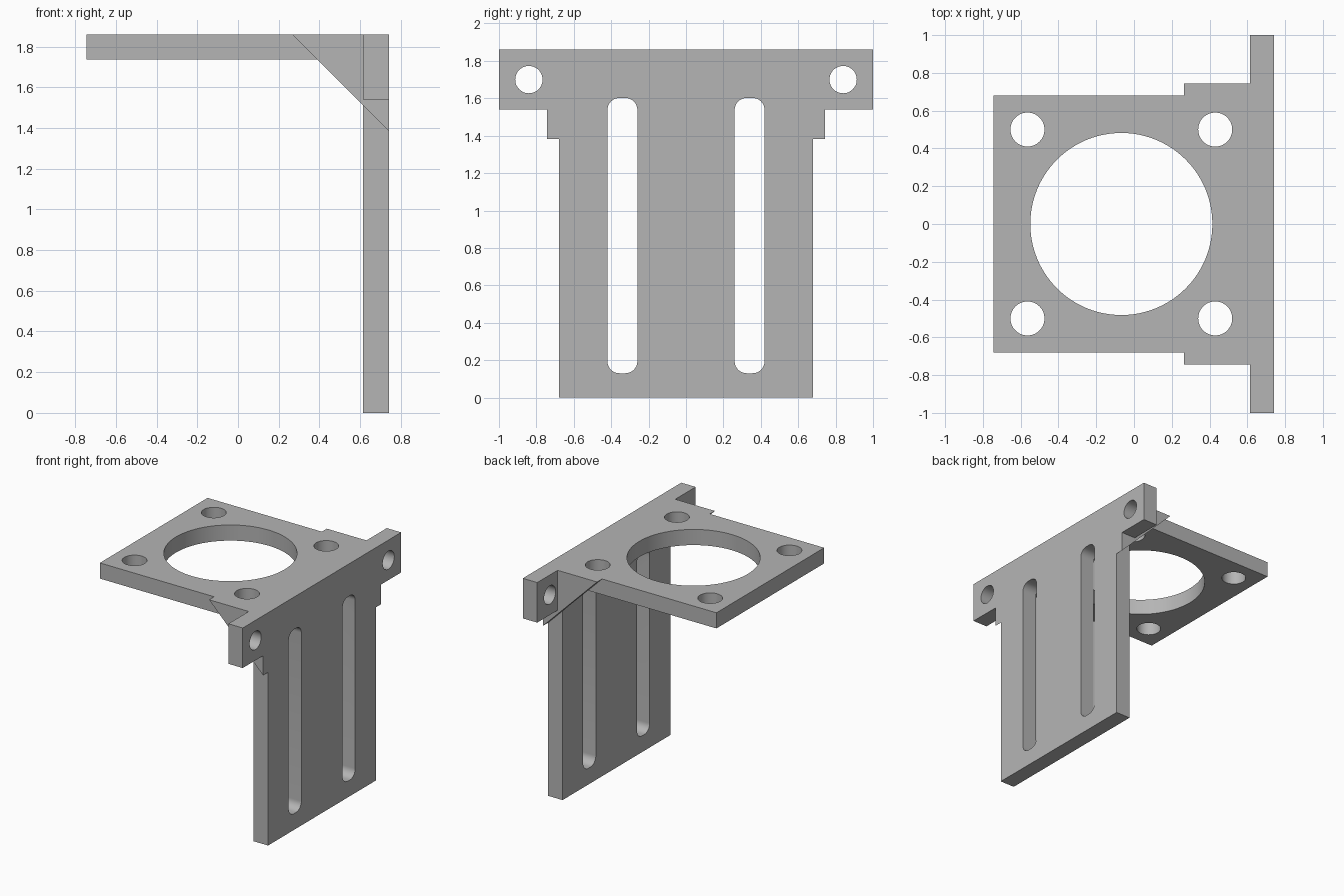
import bpy, bmesh
from math import cos, sin, pi, radians

if "Cube" in bpy.data.objects:
    bpy.data.objects.remove(bpy.data.objects["Cube"], do_unlink=True)

grey = bpy.data.materials.new("plain grey")
grey.use_nodes = True
grey.diffuse_color = (0.46, 0.46, 0.46, 1)
grey.node_tree.nodes["Principled BSDF"].inputs["Base Color"].default_value = grey.diffuse_color


def prism(name, outline, axis, lo, hi):
    """Extrude a flat outline along one axis; the outline uses the other two axes in order."""
    bm = bmesh.new()
    verts = []
    for p in outline:
        co = list(p)
        co.insert("xyz".index(axis), lo)
        verts.append(bm.verts.new(co))
    face = bm.faces.new(verts)
    side = bmesh.ops.extrude_face_region(bm, geom=[face])
    move = [0, 0, 0]
    move["xyz".index(axis)] = hi - lo
    bmesh.ops.translate(bm, vec=move, verts=[g for g in side["geom"] if isinstance(g, bmesh.types.BMVert)])
    bmesh.ops.recalc_face_normals(bm, faces=bm.faces)
    mesh = bpy.data.meshes.new(name)
    bm.to_mesh(mesh)
    bm.free()
    mesh.materials.append(grey)
    ob = bpy.data.objects.new(name, mesh)
    bpy.context.collection.objects.link(ob)
    return ob


def rounded(cu, cv, half_u, half_v, r, steps):
    """Rounded rectangle outline; a circle when r equals both half sizes."""
    pts = []
    for q, (su, sv) in enumerate([(1, 1), (-1, 1), (-1, -1), (1, -1)]):
        for i in range(steps + (half_u > r or half_v > r)):
            a = (q + i / steps) * pi / 2
            pts.append((cu + su * (half_u - r) + r * cos(a), cv + sv * (half_v - r) + r * sin(a)))
    return pts


def circle(cu, cv, r, steps=16):
    return rounded(cu, cv, r, r, r, steps)


def combine(body, tool, operation):
    """Apply an exact boolean and discard the tool."""
    bpy.context.view_layer.objects.active = body
    mod = body.modifiers.new("combine", "BOOLEAN")
    mod.operation, mod.object, mod.solver = operation, tool, "EXACT"
    bpy.ops.object.modifier_apply(modifier=mod.name)
    bpy.data.objects.remove(tool, do_unlink=True)


W, TOP, IN, OUT = 0.68, 1.86, 0.615, 0.742

# Upright plate with a mounting ear at each top corner
half = [(W, 0), (W, 1.54), (1, 1.54), (1, TOP)]
bracket = prism("motor_mount_bracket", half + [(-y, z) for y, z in reversed(half)], "x", IN, OUT)

# Horizontal plate
plate = prism("top_plate", [(-0.745, -W), (IN, -W), (IN, W), (-0.745, W)], "z", 1.735, TOP)
combine(bracket, plate, "UNION")

# Triangular side gussets
for s in (-1, 1):
    gusset = prism("gusset", [(0.265, TOP), (OUT, TOP), (OUT, 1.383)], "y", *sorted((s * W, s * 0.743)))
    combine(bracket, gusset, "UNION")

# Large bore, corner bolt holes, ear holes and adjustment slots
cutters = [prism("bore_cutter", circle(-0.067, 0, 0.482, 24), "z", 1.6, 2)]
for s in (-1, 1):
    for x in (-0.564, 0.43):
        cutters.append(prism("bolt_cutter", circle(x, s * 0.5, 0.09), "z", 1.6, 2))
    cutters.append(prism("ear_cutter", circle(s * 0.84, 1.7, 0.073), "x", 0.5, 0.9))
    cutters.append(prism("slot_cutter", rounded(s * 0.34, 0.866, 0.08, 0.736, 0.064, 8), "x", 0.5, 0.9))
for cutter in cutters:
    combine(bracket, cutter, "DIFFERENCE")

# Smooth hole walls, crisp plate edges
bpy.ops.object.select_all(action="DESELECT")
bracket.select_set(True)
bpy.context.view_layer.objects.active = bracket
bpy.ops.object.shade_smooth_by_angle(angle=radians(30))
